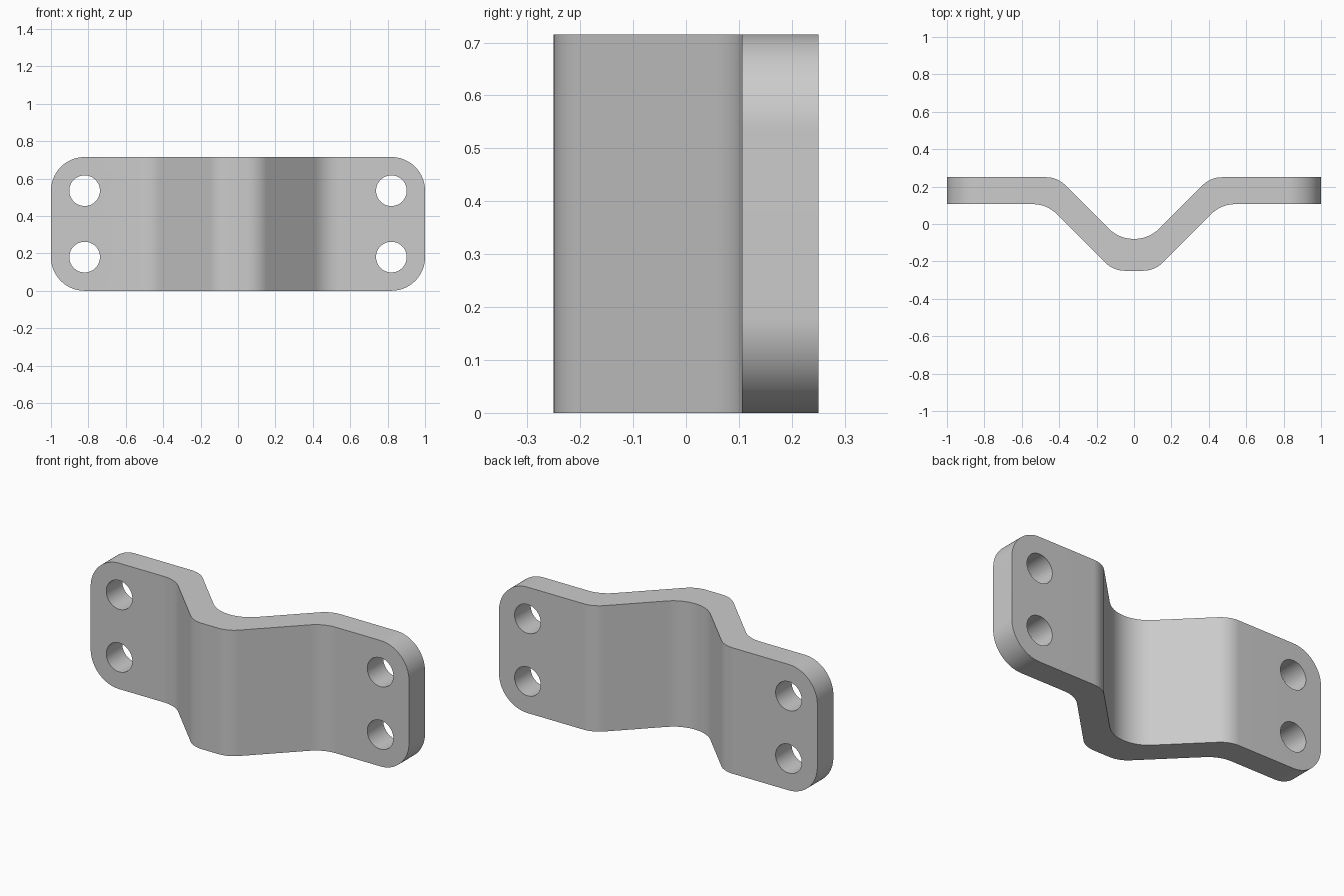
import bpy, bmesh
from math import pi, cos, sin
from mathutils import Vector, Matrix

if "Cube" in bpy.data.objects:
    bpy.data.objects.remove(bpy.data.objects["Cube"])

H = 0.715  # bracket height


def fillet(pts, steps=12):
    """Round the corners of a closed outline; each point is (a, b, radius)."""
    out = []
    for i, (a, b, r) in enumerate(pts):
        p = Vector((a, b))
        if r == 0:
            out.append(p)
            continue
        u = (Vector(pts[i - 1][:2]) - p).normalized()
        v = (Vector(pts[(i + 1) % len(pts)][:2]) - p).normalized()
        half = u.angle(v) / 2
        mid = (u + v).normalized()
        centre = p + mid * (r / sin(half))
        sweep = pi / 2 - half
        side = (u - mid * u.dot(mid)).normalized()
        for k in range(steps + 1):
            t = sweep * (1 - 2 * k / steps)
            out.append(centre - mid * r * cos(t) + side * r * sin(t))
    return out


def prism(name, outline, depth, matrix):
    bm = bmesh.new()
    face = bm.faces.new([bm.verts.new((p.x, p.y, 0)) for p in outline])
    new = bmesh.ops.extrude_face_region(bm, geom=[face])["geom"]
    bmesh.ops.translate(bm, vec=(0, 0, depth),
                        verts=[g for g in new if isinstance(g, bmesh.types.BMVert)])
    bmesh.ops.transform(bm, matrix=matrix, verts=bm.verts)
    bmesh.ops.recalc_face_normals(bm, faces=bm.faces)
    mesh = bpy.data.meshes.new(name)
    bm.to_mesh(mesh)
    bm.free()
    ob = bpy.data.objects.new(name, mesh)
    bpy.context.collection.objects.link(ob)
    return ob


def cut(ob, tool, operation):
    mod = ob.modifiers.new("cut", 'BOOLEAN')
    mod.object, mod.operation, mod.solver = tool, operation, 'EXACT'
    tool.hide_render = True
    bpy.context.view_layer.objects.active = ob
    bpy.ops.object.modifier_apply(modifier=mod.name)
    bpy.data.objects.remove(tool)


# bent strip, mirrored half profile in plan, made oversize
back = [(1.2, 0.25, 0), (0.41, 0.25, 0.145)]
front = [(0.11, -0.25, 0.145), (0.466, 0.106, 0.18), (1.2, 0.106, 0)]
mirror = lambda pts: [(-x, y, r) for x, y, r in reversed(pts)]
profile = back + [(0, -0.16, 0.193)] + mirror(back) + mirror(front) + front
bracket = prism("bent_bracket", fillet(profile), 1.0, Matrix.Translation((0, 0, -0.15)))

# trim to the rounded front outline
to_front = Matrix.Translation((0, 0.6, 0)) @ Matrix.Rotation(pi / 2, 4, 'X')
r = 0.18
outline = [(-1, 0, r), (1, 0, r), (1, H, r), (-1, H, r)]
cut(bracket, prism("outline_cutter", fillet(outline, 24), 1.2, to_front), 'INTERSECT')

# four bolt holes
for x in (-0.82, 0.82):
    for z in (0.18, H - 0.18):
        ring = [Vector((x + 0.082 * cos(k * pi / 24), z + 0.082 * sin(k * pi / 24)))
                for k in range(48)]
        cut(bracket, prism("hole_cutter", ring, 1.2, to_front), 'DIFFERENCE')

bpy.ops.object.select_all(action='DESELECT')
bracket.select_set(True)
bpy.context.view_layer.objects.active = bracket
bpy.ops.object.shade_smooth_by_angle(angle=pi / 6)
